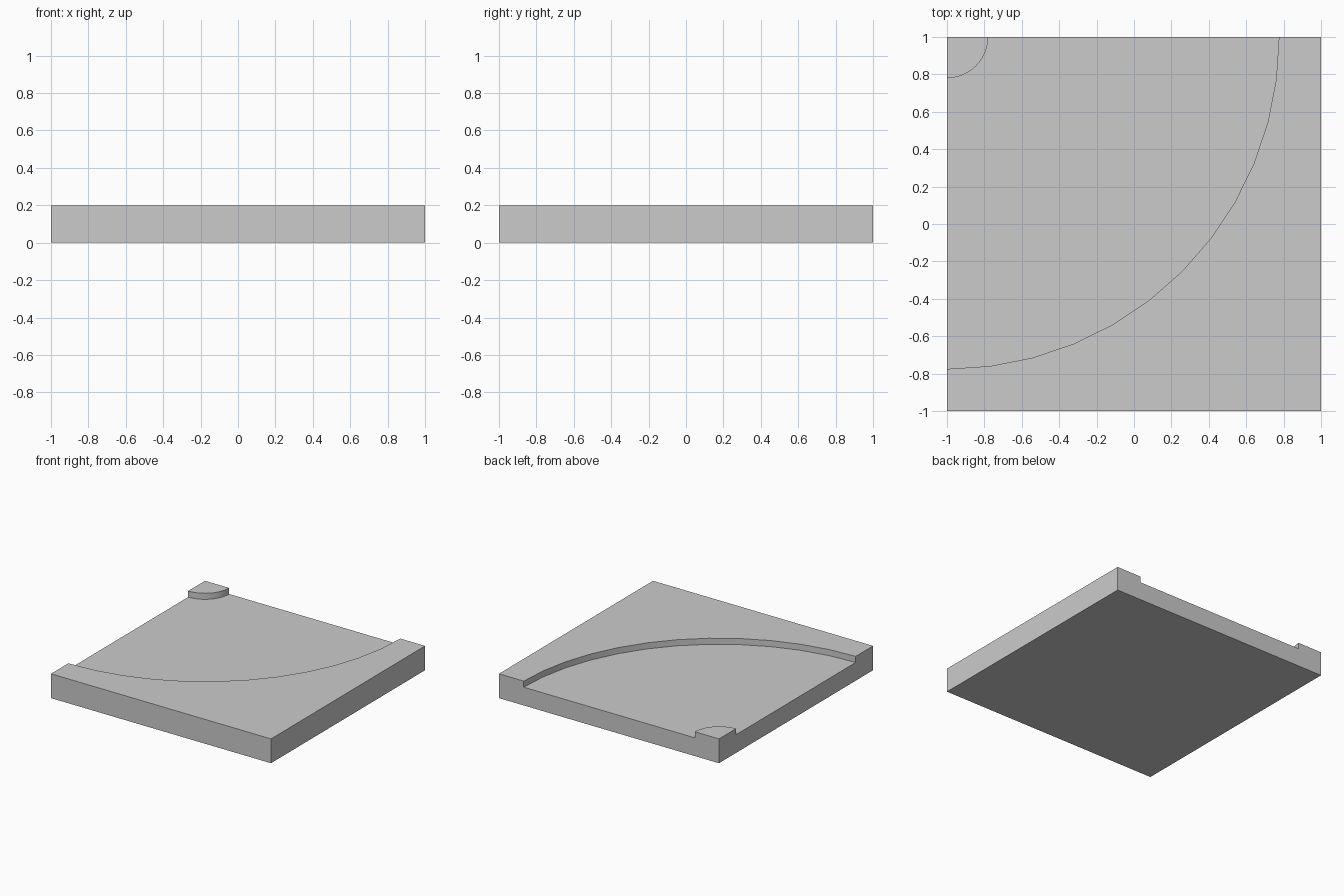
import bpy, bmesh
from math import cos, sin, radians

if "Cube" in bpy.data.objects:
    bpy.data.objects.remove(bpy.data.objects["Cube"])

HEIGHT, ROAD_Z = 0.2, 0.15
R_INNER, R_OUTER, SEGMENTS = 0.22, 1.775, 12


def prism(name, outline, z0, z1):
    """Extrude a counter-clockwise outline from z0 to z1."""
    bm = bmesh.new()
    face = bm.faces.new([bm.verts.new((x, y, z0)) for x, y in outline])
    ext = bmesh.ops.extrude_face_region(bm, geom=[face], use_keep_orig=True)
    top = [v for v in ext["geom"] if isinstance(v, bmesh.types.BMVert)]
    bmesh.ops.translate(bm, verts=top, vec=(0, 0, z1 - z0))
    bmesh.ops.recalc_face_normals(bm, faces=bm.faces)
    mesh = bpy.data.meshes.new(name)
    bm.to_mesh(mesh)
    bm.free()
    obj = bpy.data.objects.new(name, mesh)
    bpy.context.collection.objects.link(obj)
    return obj


def arc(radius):
    """Quarter circle about the back left corner of the tile."""
    angles = [radians(-90 + 90 * i / SEGMENTS) for i in range(SEGMENTS + 1)]
    return [(-1 + radius * cos(a), 1 + radius * sin(a)) for a in angles]


# Square tile
tile = prism("road_corner_tile", [(-1, -1), (1, -1), (1, 1), (-1, 1)], 0, HEIGHT)

# Curved road bed, run past the tile edges so the cut is open at both ends
outline = ([(-1.1, 1 - R_OUTER)] + arc(R_OUTER) + [(-1 + R_OUTER, 1.1)]
           + [(-1 + R_INNER, 1.1)] + arc(R_INNER)[::-1] + [(-1.1, 1 - R_INNER)])
cutter = prism("road_cutter", outline, ROAD_Z, HEIGHT + 0.1)
cutter.hide_render = True

# Sink the road, leaving the outer verge and the inner corner island
cut = tile.modifiers.new("sunken_road", 'BOOLEAN')
cut.operation = 'DIFFERENCE'
cut.solver = 'EXACT'
cut.object = cutter
bpy.context.view_layer.objects.active = tile
tile.select_set(True)
bpy.ops.object.modifier_apply(modifier=cut.name)
bpy.data.objects.remove(cutter)

# Smooth curved kerbs, sharp edges elsewhere
bpy.ops.object.shade_smooth_by_angle(angle=radians(30))
